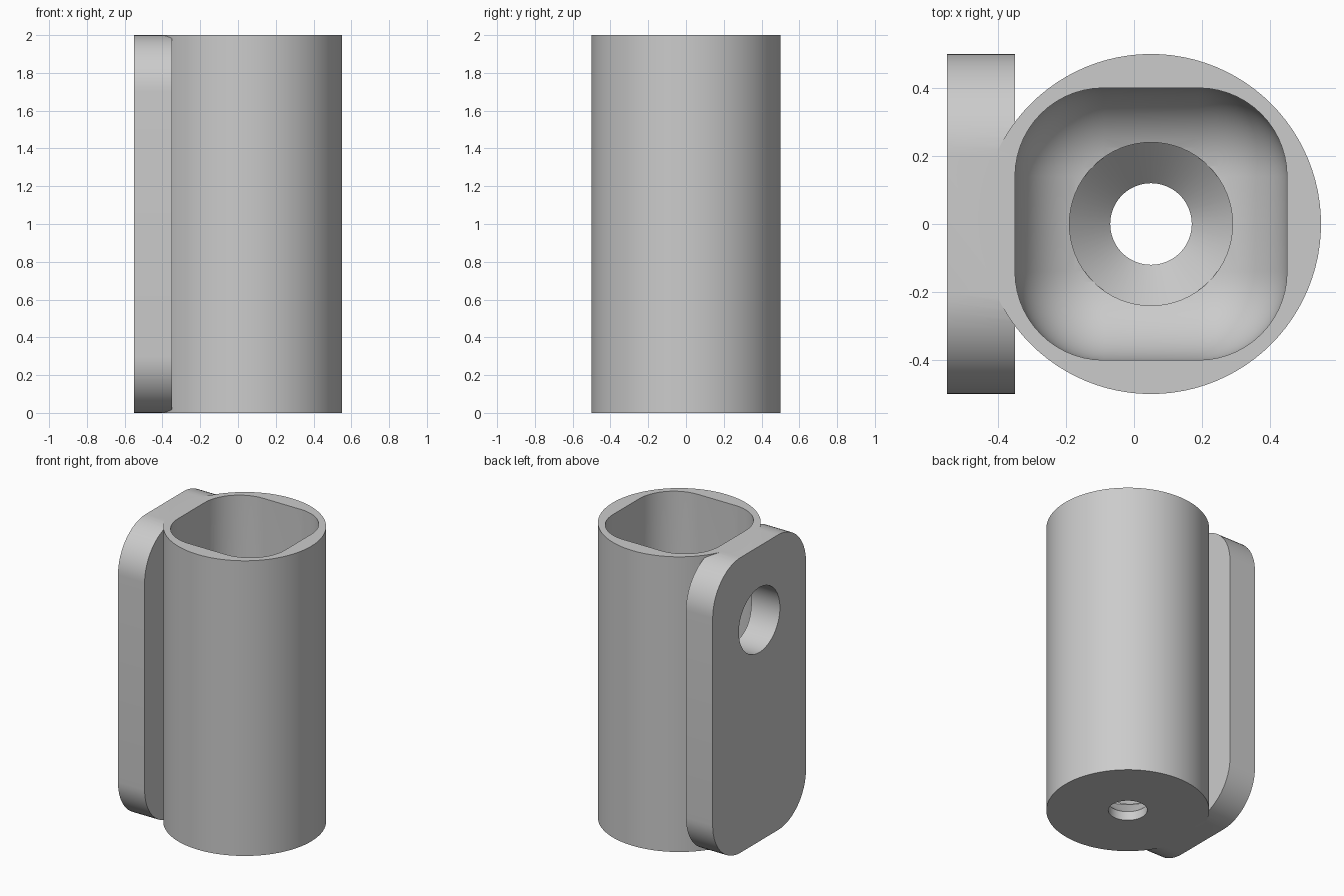
import bpy
import bmesh
import math
from mathutils import Matrix, Vector

old = bpy.data.objects.get("Cube")
if old:
    bpy.data.objects.remove(old, do_unlink=True)

CX = 0.05        # axis of the tube
HEIGHT = 2.0

grey = bpy.data.materials.new("light_grey")
grey.use_nodes = True
grey.diffuse_color = (0.6, 0.6, 0.6, 1)
grey.node_tree.nodes["Principled BSDF"].inputs["Base Color"].default_value = (0.6, 0.6, 0.6, 1)


def finish(bm, name):
    bmesh.ops.recalc_face_normals(bm, faces=bm.faces)
    mesh = bpy.data.meshes.new(name)
    bm.to_mesh(mesh)
    bm.free()
    mesh.materials.append(grey)
    obj = bpy.data.objects.new(name, mesh)
    bpy.context.collection.objects.link(obj)
    return obj


def box(size, centre):
    bm = bmesh.new()
    bmesh.ops.create_cube(bm, size=1)
    bmesh.ops.scale(bm, vec=size, verts=bm.verts)
    bmesh.ops.translate(bm, vec=centre, verts=bm.verts)
    return bm


def round_edges(bm, rule, radius, segments):
    edges = [e for e in bm.edges if rule(*[v.co for v in e.verts])]
    bmesh.ops.bevel(bm, geom=edges, offset=radius, segments=segments,
                    profile=0.5, affect='EDGES', clamp_overlap=False)


def lathe(profile, name, sides):
    """Solid of revolution about the tube axis from (radius, z) rings."""
    bm = bmesh.new()
    rings = []
    for r, z in profile:
        rings.append([bm.verts.new((CX + r * math.cos(a), r * math.sin(a), z))
                      for a in (2 * math.pi * i / sides for i in range(sides))])
    for low, high in zip(rings, rings[1:]):
        for i in range(sides):
            j = (i + 1) % sides
            bm.faces.new((low[i], low[j], high[j], high[i]))
    bm.faces.new(rings[0])
    bm.faces.new(rings[-1])
    return finish(bm, name)


def combine(target, tool, operation):
    mod = target.modifiers.new(tool.name, 'BOOLEAN')
    mod.operation = operation
    mod.solver = 'EXACT'
    mod.object = tool
    bpy.context.view_layer.objects.active = target
    bpy.ops.object.modifier_apply(modifier=mod.name)
    bpy.data.objects.remove(tool, do_unlink=True)


# Round tube body
body = lathe([(0.5, 0), (0.5, HEIGHT)], "holder_body", 96)

# Mounting plate with rounded corners, fused to the side
bm = box((0.2, 1, HEIGHT), (-0.45, 0, HEIGHT / 2))
round_edges(bm, lambda a, b: abs(a.x - b.x) > 0.1, 0.3, 16)
combine(body, finish(bm, "mounting_plate"), 'UNION')

# Rounded square pocket with a filleted floor
FLOOR, TOP = 0.18, 2.3
bm = box((0.8, 0.8, TOP - FLOOR), (CX, 0, (TOP + FLOOR) / 2))
round_edges(bm, lambda a, b: min(a.z, b.z) < 1, 0.26, 14)
combine(body, finish(bm, "pocket_cutter"), 'DIFFERENCE')

# Countersunk drain hole in the floor
combine(body, lathe([(0.12, -0.1), (0.12, 0.06), (0.24, 0.18), (0.24, 0.3)],
                    "countersink_cutter", 64), 'DIFFERENCE')

# Screw hole through the plate into the pocket
bm = bmesh.new()
place = Matrix.Translation(Vector((-0.4, 0, 1.5))) @ Matrix.Rotation(math.pi / 2, 4, 'Y')
bmesh.ops.create_cone(bm, cap_ends=True, segments=64, radius1=0.22, radius2=0.22,
                      depth=0.5, matrix=place)
combine(body, finish(bm, "screw_hole_cutter"), 'DIFFERENCE')

# Smooth rounded surfaces, sharp rims
bpy.ops.object.select_all(action='DESELECT')
body.select_set(True)
bpy.context.view_layer.objects.active = body
bpy.ops.object.shade_smooth_by_angle(angle=math.radians(30))
